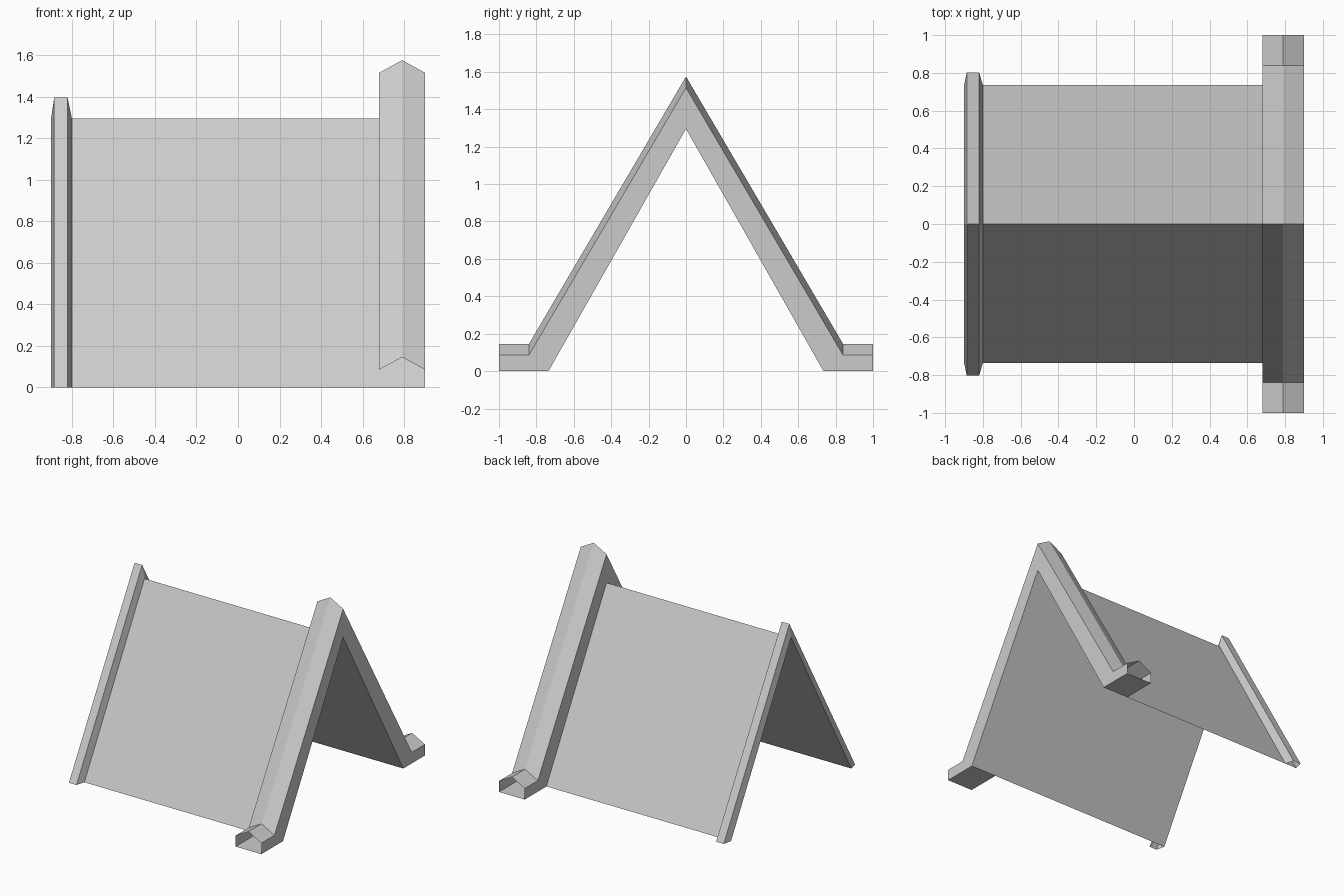
import bpy
import bmesh

cube = bpy.data.objects.get("Cube")
if cube:
    bpy.data.objects.remove(cube, do_unlink=True)

grey = bpy.data.materials.new("light grey")
grey.use_nodes = True
colour = (0.6, 0.6, 0.6, 1)
grey.diffuse_color = colour
grey.node_tree.nodes["Principled BSDF"].inputs["Base Color"].default_value = colour


def sweep(name, section, closed):
    """Section is a list of (x, path); each path runs from the front eave
    to the ridge as (y, z) points and is mirrored to the back."""
    bm = bmesh.new()
    rows = []
    for x, path in section:
        full = path + [(-y, z) for y, z in reversed(path[:-1])]
        rows.append([bm.verts.new((x, y, z)) for y, z in full])
    pairs = list(zip(rows, rows[1:]))
    if closed:
        pairs.append((rows[-1], rows[0]))
    for a, b in pairs:
        for i in range(len(a) - 1):
            bm.faces.new((a[i], b[i], b[i + 1], a[i + 1]))
    mesh = bpy.data.meshes.new(name)
    bm.to_mesh(mesh)
    bm.free()
    mesh.materials.append(grey)
    obj = bpy.data.objects.new(name, mesh)
    bpy.context.collection.objects.link(obj)
    return obj


EAVE, RIDGE = 0.735, 1.295
under = [(-EAVE, 0), (0, RIDGE)]

# Thin gabled roof sheet
sweep("roof_sheet", [(-0.8, under), (0.68, under)], False)

# Narrow chamfered rim along the left gable, open at the eaves
rim_top = [(-0.803, 0), (0, 1.395)]
sweep("gable_rim", [(-0.9, under), (-0.885, rim_top),
                    (-0.82, rim_top), (-0.8, under)], True)

# Wide gable board with a peaked top and open-ended feet
foot = [(-1, 0)] + under
shoulder = [(-1, 0.085), (-0.84, 0.085), (0, 1.515)]
peak = [(y, z + 0.06) for y, z in shoulder]
sweep("gable_board", [(0.68, foot), (0.68, shoulder), (0.79, peak),
                      (0.9, shoulder), (0.9, foot)], True)
